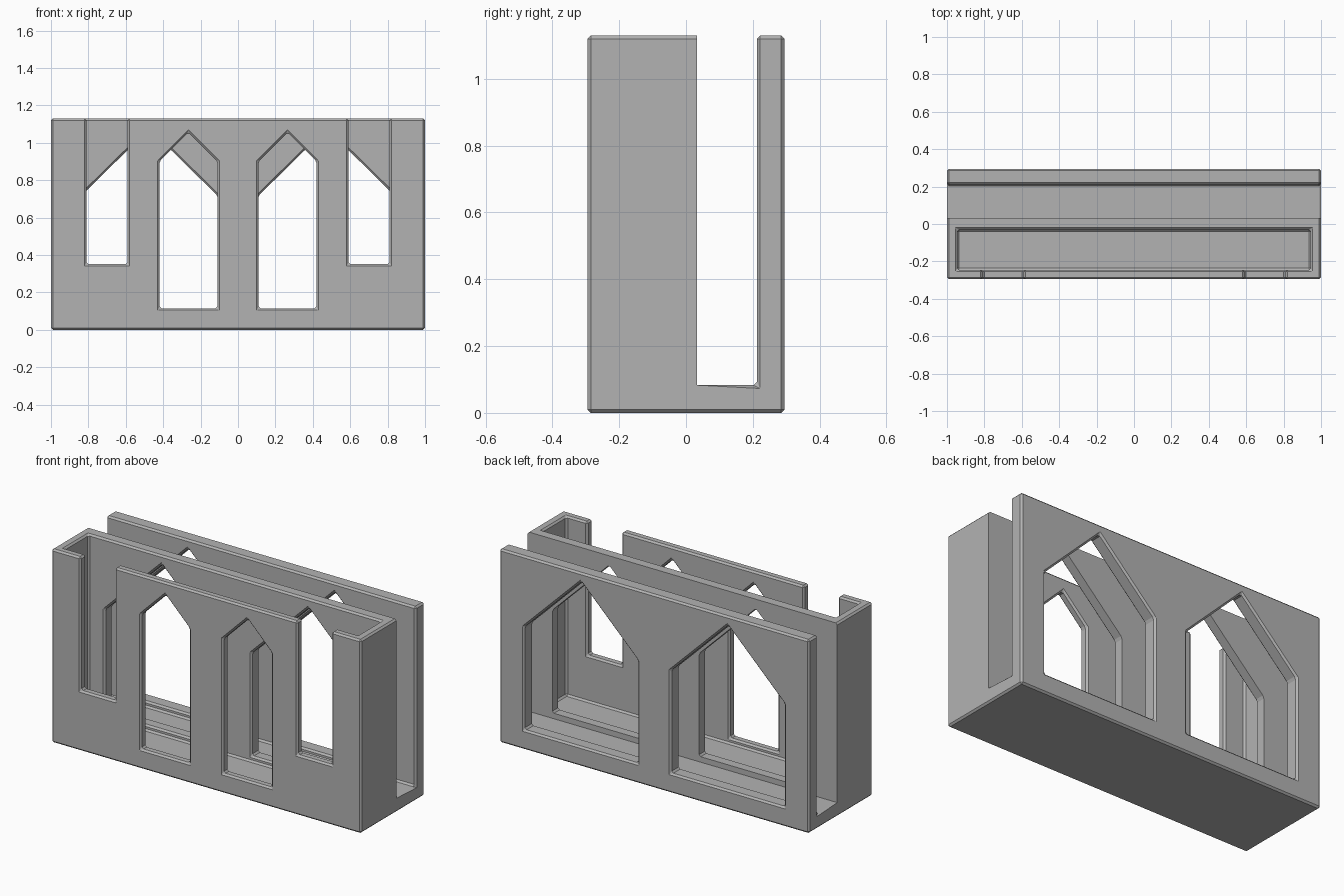
import bpy
import bmesh

default = bpy.data.objects.get("Cube")
if default:
    bpy.data.objects.remove(default, do_unlink=True)

grey = bpy.data.materials.new("plain_grey")
grey.use_nodes = True
colour = (0.45, 0.45, 0.45, 1)
grey.diffuse_color = colour
grey.node_tree.nodes["Principled BSDF"].inputs["Base Color"].default_value = colour

W, D, H = 1.0, 0.295, 1.13   # half width, half depth, height
FLOOR = 0.083
TOP = H + 0.2                # cutters overshoot the top


def prism(name, outline, y0, y1):
    """Extrude an x-z outline from y0 to y1."""
    bm = bmesh.new()
    face = bm.faces.new([bm.verts.new((x, y0, z)) for x, z in outline])
    side = bmesh.ops.extrude_face_region(bm, geom=[face])["geom"]
    bmesh.ops.translate(bm, vec=(0, y1 - y0, 0),
                        verts=[v for v in side if isinstance(v, bmesh.types.BMVert)])
    bmesh.ops.recalc_face_normals(bm, faces=bm.faces)
    mesh = bpy.data.meshes.new(name)
    bm.to_mesh(mesh)
    bm.free()
    obj = bpy.data.objects.new(name, mesh)
    bpy.context.scene.collection.objects.link(obj)
    obj.data.materials.append(grey)
    return obj


def rect(x0, x1, z0, z1):
    return [(x0, z0), (x1, z0), (x1, z1), (x0, z1)]


def gable(x0, x1, z0, shoulder, peak):
    return [(x0, z0), (x1, z0), (x1, shoulder), ((x0 + x1) / 2, peak), (x0, shoulder)]


body = prism("holder_body", rect(-W, W, 0, H), -D, D)

# Rear slot open at both ends, and closed front pocket
cutters = [
    prism("slot_cutter", rect(-W - 0.2, W + 0.2, FLOOR, TOP), 0.033, 0.212),
    prism("pocket_cutter", rect(-0.945, 0.945, FLOOR, TOP), -0.245, -0.03),
]
# Front windows, open-topped notches, and wide windows through middle and back walls
for s in (-1, 1):
    openings = [
        ("window", gable(0.11, 0.42, 0.115, 0.9, 1.055), -0.4, -0.15),
        ("notch", rect(0.59, 0.81, 0.352, TOP), -0.4, -0.15),
        ("wide_window", gable(0.108, 0.84, 0.115, 0.715, 1.075), -0.1, 0.4),
    ]
    for name, outline, y0, y1 in openings:
        cutters.append(prism(name + "_cutter", [(s * x, z) for x, z in outline], y0, y1))

for cutter in cutters:
    cutter.hide_render = True
    cut = body.modifiers.new(cutter.name, 'BOOLEAN')
    cut.operation = 'DIFFERENCE'
    cut.solver = 'EXACT'
    cut.object = cutter

# Bake the cuts, then drop the cutters
depsgraph = bpy.context.evaluated_depsgraph_get()
carved = bpy.data.meshes.new_from_object(body.evaluated_get(depsgraph))
body.modifiers.clear()
body.data = carved
for cutter in cutters:
    bpy.data.objects.remove(cutter, do_unlink=True)

# Chamfer every edge except the slot side of the middle wall
bm = bmesh.new()
bm.from_mesh(carved)
bmesh.ops.remove_doubles(bm, verts=bm.verts, dist=0.0005)
bmesh.ops.dissolve_limit(bm, angle_limit=0.01, verts=bm.verts, edges=bm.edges)
edges = [e for e in bm.edges if len(e.link_faces) == 2 and e.calc_face_angle(0) > 0.3
         and not all(abs(v.co.y - 0.033) < 0.002 for v in e.verts)]
bmesh.ops.bevel(bm, geom=edges, offset=0.01, offset_type='OFFSET', segments=1,
                profile=0.5, affect='EDGES', clamp_overlap=True)
bm.to_mesh(carved)
bm.free()
